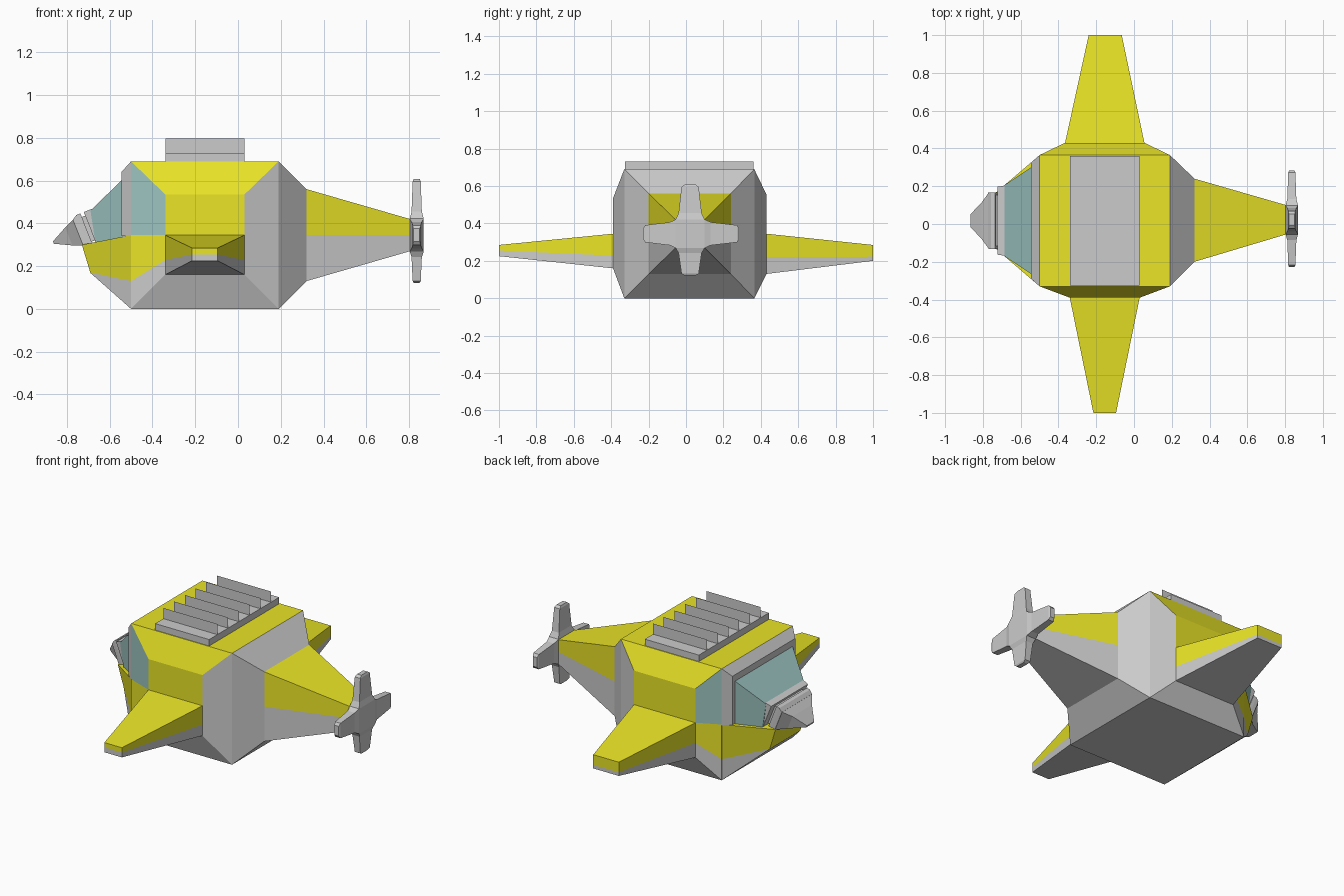
import bpy, bmesh
from mathutils import Vector as V

if "Cube" in bpy.data.objects:
    bpy.data.objects.remove(bpy.data.objects["Cube"])

CY = 0.0175  # centre line of the hull in y


def material(name, rgb):
    m = bpy.data.materials.new(name)
    m.diffuse_color = (*rgb, 1)
    m.use_nodes = True
    m.node_tree.nodes["Principled BSDF"].inputs["Base Color"].default_value = m.diffuse_color
    return m


PAINT = [None, material("yellow", (0.82, 0.78, 0.02)), material("teal", (0.33, 0.55, 0.53))]
GREY, YELLOW, TEAL = 0, 1, 2


def rect(axis, pos, a, b):
    """Four corners of a rectangle perpendicular to an axis; a, b are ranges on the other axes."""
    pts = [(a[0], b[0]), (a[1], b[0]), (a[1], b[1]), (a[0], b[1])]
    out = []
    for p in pts:
        c = list(p)
        c.insert(axis, pos)
        out.append(V(c))
    return out


def loft(name, *rings, cuts=(), paint=None):
    """Join four-point rings, cut colour lines (point, normal), paint faces by centre and normal."""
    bm = bmesh.new()
    rows = [[bm.verts.new(p) for p in r] for r in rings]
    bm.faces.new(rows[0])
    bm.faces.new(rows[-1])
    for r, s in zip(rows, rows[1:]):
        for i in range(4):
            j = (i + 1) % 4
            bm.faces.new((r[i], r[j], s[j], s[i]))
    for co, no in cuts:
        bmesh.ops.bisect_plane(bm, geom=bm.verts[:] + bm.edges[:] + bm.faces[:],
                               plane_co=co, plane_no=no)
    bmesh.ops.recalc_face_normals(bm, faces=bm.faces[:])
    bm.normal_update()
    me = bpy.data.meshes.new(name)
    if paint:
        for f in bm.faces:
            f.material_index = paint(f.calc_center_median(), f.normal)
        for m in PAINT:
            me.materials.append(m)
    bm.to_mesh(me)
    bm.free()
    ob = bpy.data.objects.new(name, me)
    bpy.context.collection.objects.link(ob)
    return ob


def above(c, plane):
    return (c - plane[0]).dot(plane[1]) > 0


# Core hull and its right-hand bulkhead
HX, HY, HZ = (-0.5, 0.19), (-0.33, 0.365), (0, 0.69)
loft("hull_core", rect(0, HX[0], HY, HZ), rect(0, HX[1], HY, HZ),
     paint=lambda c, n: YELLOW if n.z > 0.5 else GREY)
loft("tail_bulkhead", rect(0, 0.19, HY, HZ), rect(0, 0.32, (-0.2, 0.24), (0.13, 0.56)))

# Tail boom, yellow above and grey below
loft("tail_boom", rect(0, 0.32, (-0.2, 0.24), (0.13, 0.56)),
     rect(0, 0.805, (-0.055, 0.1), (0.27, 0.42)),
     cuts=[(V((0, 0, 0.345)), V((0, 0, 1)))],
     paint=lambda c, n: YELLOW if c.z > 0.345 else GREY)

# Side panels and wings: hull y, panel y, panel x, panel z, tip y, tip x, tip z, colour line z
SIDES = [
    ("front", -0.33, -0.39, (-0.34, 0.03), (0.16, 0.535), -1, (-0.215, -0.095), (0.225, 0.285), 0.228, 0.255),
    ("back", 0.365, 0.43, (-0.365, 0.055), (0.13, 0.555), 1, (-0.24, -0.065), (0.2, 0.285), 0.22, 0.222),
]
WINDOW_LINE = (V((0, 0, 0.345)), V((0, 0, 1)))
for side, y0, y1, px, pz, y2, tx, tz, za, zb in SIDES:
    slope = (za - 0.13) / (px[0] + 0.5)
    low = (V((-0.5, 0, 0.13)), V((-slope, 0, 1)))

    def panel_paint(c, n, low=low):
        if n.x > 0.1 or n.z < -0.1:
            return GREY
        if n.x < -0.1:
            return TEAL if c.z > 0.345 else YELLOW if above(c, low) else GREY
        return YELLOW

    loft(side + "_side_panel", rect(1, y0, HX, HZ), rect(1, y1, px, pz),
         cuts=[WINDOW_LINE, low], paint=panel_paint)
    line = (V((0, y1, za)), V((0, -(zb - za) / (y2 - y1), 1)))
    loft(side + "_wing", rect(1, y1, px, (pz[0], 0.345)), rect(1, y2, tx, tz), cuts=[line],
         paint=lambda c, n, line=line: YELLOW if above(c, line) else GREY)


def slanted(low, high, half):
    """Ring of a leaning rectangle: (x, z) of its lower and upper edge, half width in y."""
    return [V((x, CY + s * half, z)) for (x, z), s in
            ((low, -1), (low, 1), (high, 1), (high, -1))]


# Window frame, windscreen and lower jaw
loft("window_frame", rect(0, -0.5, HY, (0.34, 0.69)), rect(0, -0.545, (-0.29, 0.325), (0.34, 0.64)))
loft("windscreen", slanted((-0.54, 0.335), (-0.54, 0.605), 0.285),
     slanted((-0.665, 0.30), (-0.69, 0.46), 0.185), paint=lambda c, n: TEAL)
JAW = (V((-0.5, 0, 0.13)), V((0.04, 0, 0.19)))
loft("lower_jaw", slanted((-0.5, 0), (-0.5, 0.345), 0.347),
     slanted((-0.69, 0.168), (-0.73, 0.30), 0.15), cuts=[JAW],
     paint=lambda c, n: YELLOW if above(c, JAW) else GREY)


# Snout: tilted collars and a blunt cone
def snout(name, *stations):
    rings = []
    for s, h, w in stations:
        cx, cz = -0.675 - 0.93 * s, 0.385 - 0.37 * s
        rings.append(slanted((cx + 0.37 * h, cz - 0.93 * h), (cx - 0.37 * h, cz + 0.93 * h), w))
    loft(name, *rings)


snout("snout_collar", (-0.02, 0.08, 0.185), (0.018, 0.08, 0.18))
snout("snout_neck", (0.018, 0.062, 0.135), (0.04, 0.062, 0.135))
snout("snout_rim", (0.035, 0.08, 0.15), (0.055, 0.08, 0.15), (0.078, 0.066, 0.148))
snout("snout_cone", (0.078, 0.065, 0.145), (0.125, 0.045, 0.095), (0.202, 0.006, 0.035))

# Roof radiator: base slab with thin upright fins
loft("radiator_base", rect(2, 0.69, (-0.34, 0.03), (-0.325, 0.36)),
     rect(2, 0.73, (-0.34, 0.03), (-0.325, 0.36)))
for i in range(6):
    y = CY - 0.2625 + 0.105 * i
    me = bpy.data.meshes.new("radiator_fin")
    me.from_pydata(rect(1, y, (-0.34, 0.03), (0.73, 0.796)), [], [(0, 1, 2, 3)])
    bpy.context.collection.objects.link(bpy.data.objects.new("radiator_fin", me))

# Propeller: square hub and four tapered blades
PY, PZ, R = 0.022, 0.345, 0.077
hub_x = (0.803, 0.868)
loft("propeller_hub", rect(2, PZ - R, hub_x, (PY - R, PY + R)), rect(2, PZ + R, hub_x, (PY - R, PY + R)))
STEPS = [(R, R, 0.0325), (0.11, 0.062, 0.024), (0.25, 0.046, 0.019), (0.262, 0.03, 0.014)]
for axis in (1, 2):
    for sign in (-1, 1):
        rings = []
        for d, w, t in STEPS:
            scale = 0.79 if (axis, sign) == (2, -1) else 0.94 if axis == 1 and sign < 0 else 1
            d = R + (d - R) * scale
            xr = (0.8355 - t, 0.8355 + t)
            if axis == 1:
                rings.append(rect(1, PY + sign * d, xr, (PZ - w, PZ + w)))
            else:
                rings.append(rect(2, PZ + sign * d, xr, (PY - w, PY + w)))
        loft("propeller_blade", *rings)
